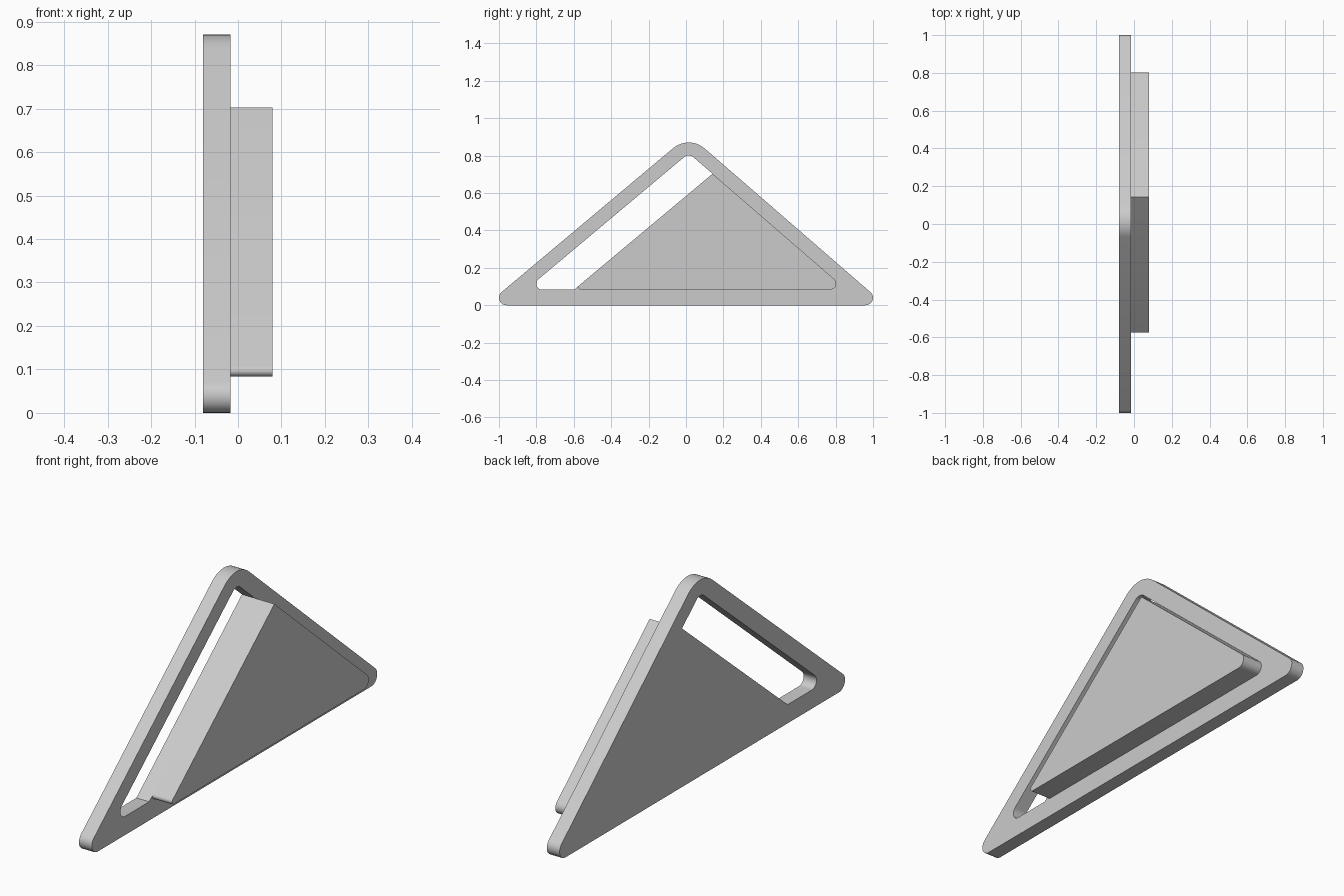
import bpy
from math import radians, tan
from mathutils import Vector

cube = bpy.data.objects.get("Cube")
if cube:
    bpy.data.objects.remove(cube, do_unlink=True)

grey = bpy.data.materials.new("light grey")
grey.use_nodes = True
grey.diffuse_color = (0.6, 0.6, 0.6, 1)
grey.node_tree.nodes["Principled BSDF"].inputs["Base Color"].default_value = (0.6, 0.6, 0.6, 1)


def rounded(corners, steps=10):
    """Outline of a polygon given as (y, z, corner radius)."""
    outline = []
    for i, (y, z, r) in enumerate(corners):
        p = Vector((y, z))
        if r == 0:
            outline.append(p)
            continue
        a = (Vector(corners[i - 1][:2]) - p).normalized()
        b = (Vector(corners[(i + 1) % len(corners)][:2]) - p).normalized()
        half = a.angle(b) / 2
        reach = r / tan(half)
        centre = p + (a + b).normalized() * (r * r + reach * reach) ** 0.5
        start, end = p + a * reach - centre, p + b * reach - centre
        sweep = start.angle(end)
        for k in range(steps + 1):
            t = k / steps
            d = (start.slerp(end, t) if sweep > 0.001 else start)
            outline.append(centre + d.normalized() * r)
    return outline


def slab(name, outlines, x0, x1):
    """Solid with a y-z profile (further outlines are holes) from x0 to x1."""
    curve = bpy.data.curves.new(name, "CURVE")
    curve.dimensions = "2D"
    curve.fill_mode = "BOTH"
    curve.extrude = (x1 - x0) / 2
    for corners in outlines:
        pts = rounded(corners)
        spline = curve.splines.new("POLY")
        spline.points.add(len(pts) - 1)
        for point, p in zip(spline.points, pts):
            point.co = (p.x, p.y, 0, 1)
        spline.use_cyclic_u = True
    curve.materials.append(grey)
    obj = bpy.data.objects.new(name, curve)
    bpy.context.collection.objects.link(obj)
    obj.location.x = (x0 + x1) / 2
    obj.rotation_euler = (radians(90), 0, radians(90))
    bpy.ops.object.select_all(action="DESELECT")
    obj.select_set(True)
    bpy.context.view_layer.objects.active = obj
    bpy.ops.object.convert(target="MESH")
    bpy.ops.object.shade_smooth_by_angle(angle=radians(30))
    return obj


# Triangular plate with a slanted slot along its front edge
plate = [(-1.07, 0, 0.04), (1.067, 0, 0.04), (0.016, 0.911, 0.13)]
slot = [(-0.856, 0.083, 0.032), (-0.598, 0.083, 0),
        (0.142, 0.703, 0), (0.015, 0.813, 0.04)]
slab("triangular_plate", [plate, slot], -0.08, -0.017)

# Raised triangular block beside the slot
block = [(-0.598, 0.084, 0.013), (0.857, 0.084, 0.032), (0.142, 0.703, 0)]
slab("raised_block", [block], -0.017, 0.079)
